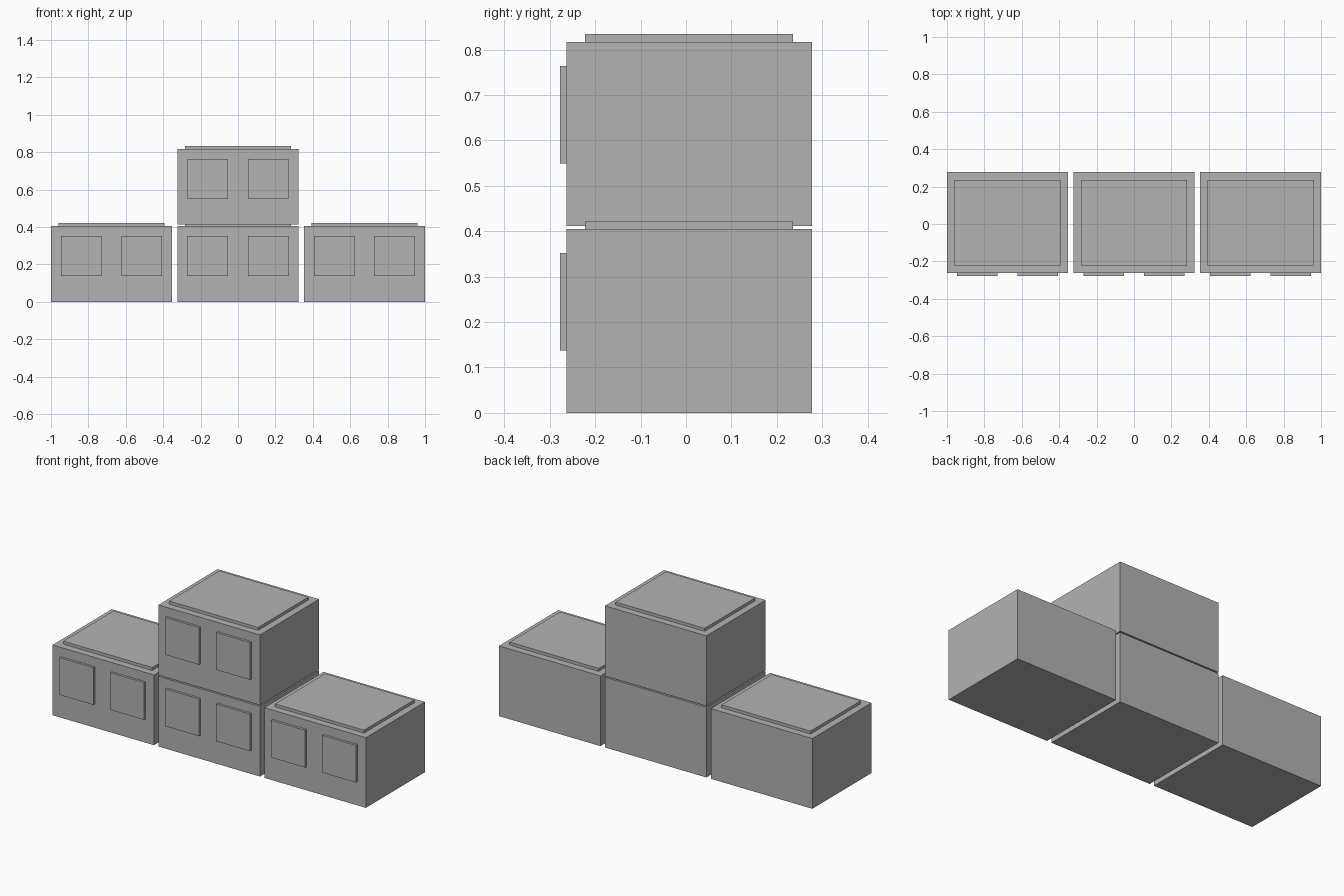
import bpy
import bmesh
from mathutils import Matrix, Vector

if "Cube" in bpy.data.objects:
    bpy.data.objects.remove(bpy.data.objects["Cube"], do_unlink=True)

# Single flat grey for every part
grey = bpy.data.materials.new("plain_grey")
grey.use_nodes = True
colour = (0.45, 0.45, 0.45, 1.0)
grey.diffuse_color = colour
grey.node_tree.nodes["Principled BSDF"].inputs["Base Color"].default_value = colour


def box(name, low, high):
    """Flat-faced box between two opposite corners."""
    low, high = Vector(low), Vector(high)
    mesh = bpy.data.meshes.new(name)
    bm = bmesh.new()
    place = Matrix.Translation((low + high) / 2) @ Matrix.Diagonal((*(high - low), 1))
    bmesh.ops.create_cube(bm, size=1, matrix=place)
    bm.to_mesh(mesh)
    bm.free()
    mesh.materials.append(grey)
    obj = bpy.data.objects.new(name, mesh)
    bpy.context.collection.objects.link(obj)
    return obj


HALF_WIDTH, HEIGHT = 0.324, 0.405
FRONT, BACK = -0.263, 0.277
PITCH, STOREY = 0.676, 0.412


def module(label, x, z):
    """One building block: body, raised roof panel and two front windows."""
    top = z + HEIGHT
    box(label + "_body", (x - HALF_WIDTH, FRONT, z), (x + HALF_WIDTH, BACK, top))
    box(label + "_roof_panel", (x - 0.284, -0.222, top), (x + 0.284, 0.236, top + 0.017))
    for side, offset in (("right", -0.162), ("left", 0.162)):
        centre = x + offset
        box(f"{label}_{side}_window", (centre - 0.108, -0.277, z + 0.137),
            (centre + 0.108, FRONT, z + 0.352))


# Three modules on the ground, one stacked on the middle
module("right_module", -PITCH, 0)
module("middle_module", 0, 0)
module("left_module", PITCH, 0)
module("upper_module", 0, STOREY)
